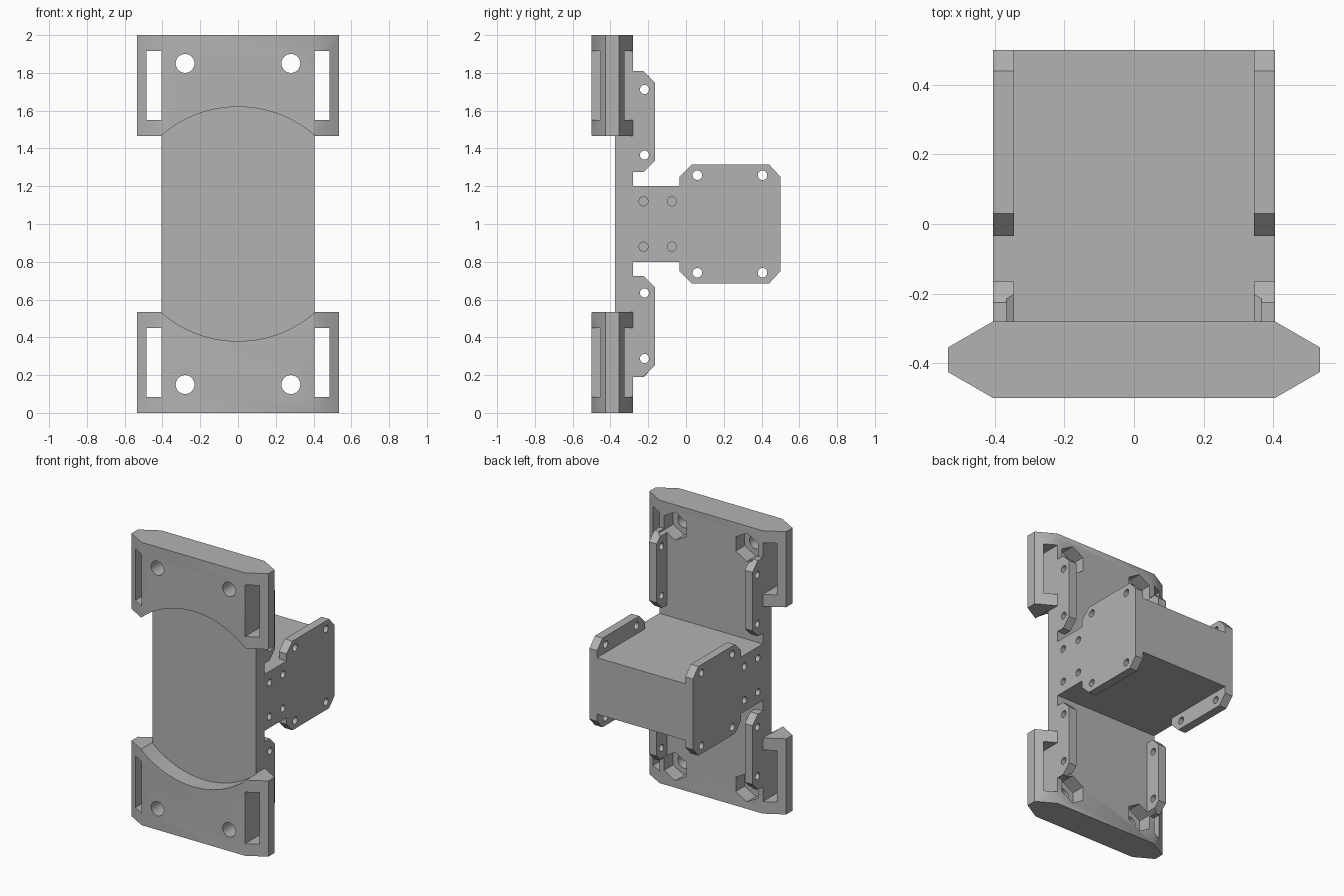
import bpy, bmesh, math
from mathutils import Vector

default = bpy.data.objects.get("Cube")
if default:
    bpy.data.objects.remove(default, do_unlink=True)

grey = bpy.data.materials.new("plain_grey")
grey.use_nodes = True
colour = (0.45, 0.45, 0.45, 1)
grey.diffuse_color = colour
grey.node_tree.nodes["Principled BSDF"].inputs["Base Color"].default_value = colour


def prism(name, outline, axis, low, high):
    """Extrude a closed 2D outline along an axis (x: y,z  y: x,z  z: x,y)."""
    bm = bmesh.new()
    index = "xyz".index(axis)

    def place(point, depth):
        co = list(point)
        co.insert(index, depth)
        return bm.verts.new(Vector(co))

    start = [place(p, low) for p in outline]
    end = [place(p, high) for p in outline]
    bm.faces.new(start)
    bm.faces.new(end[::-1])
    for i in range(len(outline)):
        j = (i + 1) % len(outline)
        bm.faces.new((start[i], start[j], end[j], end[i]))
    bmesh.ops.recalc_face_normals(bm, faces=bm.faces)
    mesh = bpy.data.meshes.new(name)
    bm.to_mesh(mesh)
    bm.free()
    mesh.materials.append(grey)
    ob = bpy.data.objects.new(name, mesh)
    bpy.context.collection.objects.link(ob)
    return ob


def ring(u, v, radius, sides, turn=0.0):
    angles = [turn + math.tau * i / sides for i in range(sides)]
    return [(u + radius * math.cos(a), v + radius * math.sin(a)) for a in angles]


def rect(u0, u1, v0, v1):
    return [(u0, v0), (u1, v0), (u1, v1), (u0, v1)]


def combine(target, other, operation):
    """Apply a boolean and discard the helper."""
    mod = target.modifiers.new(operation.lower(), "BOOLEAN")
    mod.operation = operation
    mod.solver = "EXACT"
    mod.object = other
    depsgraph = bpy.context.evaluated_depsgraph_get()
    mesh = bpy.data.meshes.new_from_object(target.evaluated_get(depsgraph))
    target.modifiers.clear()
    target.data = mesh
    bpy.data.objects.remove(other, do_unlink=True)


def cut(target, outline, axis, low, high):
    combine(target, prism("cutter", outline, axis, low, high), "DIFFERENCE")


MID = 1.0             # mirror height
W, WING = 0.405, 0.535
INNER = 0.345         # inner face of the side flanges
BACK = -0.28          # rear face of the plate
CHAMFER = 0.06

# Body: long bar with bevelled sides
half = [(W, -0.5), (WING, -0.425), (WING, -0.355), (W, BACK)]
body = prism("bracket_body", half + [(-x, y) for x, y in half[::-1]], "z", 0, 2)

# Narrow waist and round relief in the front
cut(body, ring(0, MID, 0.62, 128), "y", -0.6, -0.375)
for side in (-1, 1):
    cut(body, rect(*sorted((side * W, side * 0.7)), 0.535, 1.465), "y", -0.6, 0)

# Rear mount: block with chamfered ears
upper = [(BACK - 0.05, 1.2), (-0.035, 1.2), (-0.035, 1.25), (0.03, 1.315),
         (0.44, 1.315), (0.5, 1.25)]
mount = prism("rear_mount", upper + [(y, 2 * MID - z) for y, z in upper[::-1]], "x", -W, W)
for end in (-1, 1):
    cut(mount, rect(-0.4, 0.6, *sorted((MID + end * 0.2, MID + end * 0.5))),
        "x", -INNER, INNER)
    for y in (0.06, 0.405):
        cut(mount, ring(y, MID + end * 0.258, 0.025, 32), "x", -0.6, 0.6)
combine(body, mount, "UNION")

# Side flanges on the back of each end, with two holes each
rail = [(BACK - 0.05, 1.275), (-0.225, 1.275), (-0.165, 1.335), (-0.165, 1.75),
        (-0.225, 1.81), (BACK - 0.05, 1.81)]
for end in (-1, 1):
    for side in (-1, 1):
        outline = [(y, MID + end * (z - MID)) for y, z in rail]
        flange = prism("side_flange", outline, "x", *sorted((side * INNER, side * W)))
        for z in (1.365, 1.712):
            cut(flange, ring(-0.22, MID + end * (z - MID), 0.024, 32), "x", -0.6, 0.6)
        combine(body, flange, "UNION")

# Strap slots, bolt holes with hexagonal nut pockets, and blind side holes
for end in (-1, 1):
    for side in (-1, 1):
        heights = sorted((MID + end * 0.55, MID + end * 0.915))
        cut(body, rect(*sorted((side * W, side * 0.485)), *heights), "y", -0.6, -0.2)
        x, z = side * 0.28, MID + end * 0.85
        cut(body, ring(x, z, 0.05, 32), "y", -0.6, -0.2)
        cut(body, ring(x, z, 0.1, 6, math.pi / 6), "y", -0.38, -0.2)
        for y in (-0.225, -0.075):
            depth = sorted((side * 0.3, side * 0.6))
            cut(body, ring(y, MID + end * 0.12, 0.024, 32), "x", *depth)

# Tidy flat areas, then smooth only the round walls
bm = bmesh.new()
bm.from_mesh(body.data)
bmesh.ops.remove_doubles(bm, verts=bm.verts, dist=0.0001)
bmesh.ops.dissolve_limit(bm, angle_limit=0.002, verts=bm.verts, edges=bm.edges)
bm.to_mesh(body.data)
bm.free()
bpy.ops.object.select_all(action="DESELECT")
body.select_set(True)
bpy.context.view_layer.objects.active = body
bpy.ops.object.shade_smooth_by_angle(angle=math.radians(30))
